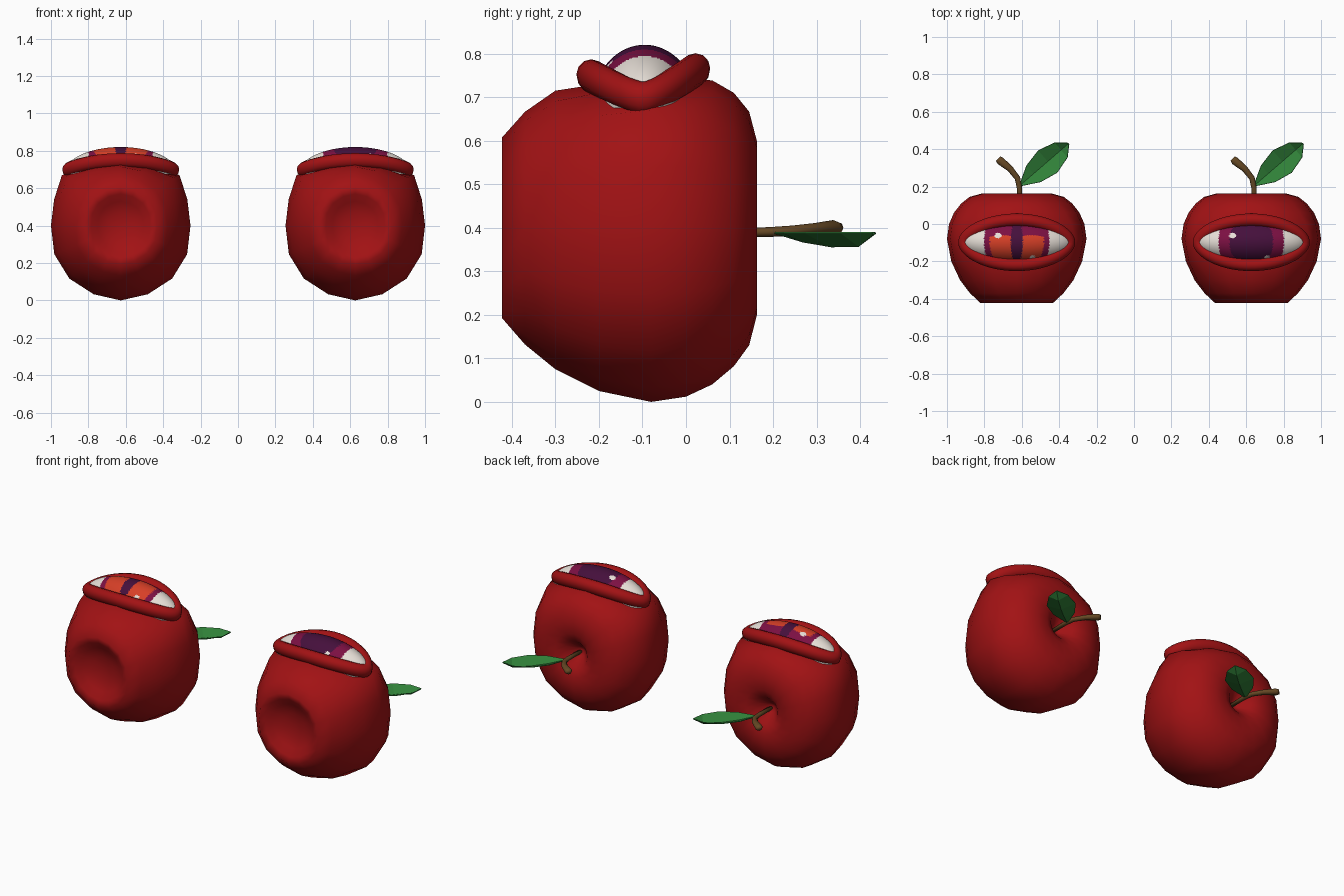
import bpy, bmesh, math
from mathutils import Vector

if "Cube" in bpy.data.objects:
    bpy.data.objects.remove(bpy.data.objects["Cube"])


def material(name, rgb):
    m = bpy.data.materials.new(name)
    m.diffuse_color = (*rgb, 1)
    m.use_nodes = True
    m.node_tree.nodes["Principled BSDF"].inputs["Base Color"].default_value = m.diffuse_color
    return m


RED = material("apple red", (0.36, 0.006, 0.007))
BROWN = material("stem brown", (0.13, 0.065, 0.018))
GREEN = material("leaf green", (0.03, 0.22, 0.04))
WHITE = material("eye white", (0.80, 0.74, 0.68))
MAGENTA = material("iris magenta", (0.20, 0.005, 0.055))
ORANGE = material("iris orange", (0.68, 0.05, 0.02))
PURPLE = material("pupil purple", (0.06, 0.005, 0.045))


def finish(bm, name, mats, x0, smooth=True):
    me = bpy.data.meshes.new(name)
    bm.to_mesh(me)
    bm.free()
    for m in mats:
        me.materials.append(m)
    for p in me.polygons:
        p.use_smooth = smooth
    ob = bpy.data.objects.new(name, me)
    ob.location.x = x0
    bpy.context.collection.objects.link(ob)
    return ob


def loft(rings, wrap=False, cap=False):
    """Skin a list of closed rings; wrap joins the last ring to the first."""
    bm = bmesh.new()
    vs = [[bm.verts.new(p) for p in r] for r in rings]
    n = len(rings[0])
    for i in range(len(vs) - (0 if wrap else 1)):
        a, b = vs[i], vs[(i + 1) % len(vs)]
        for j in range(n):
            k = (j + 1) % n
            bm.faces.new((a[j], a[k], b[k], b[j]))
    if cap:
        bm.faces.new(vs[0])
        bm.faces.new(vs[-1])
    bmesh.ops.remove_doubles(bm, verts=bm.verts, dist=0.0005)
    bmesh.ops.recalc_face_normals(bm, faces=bm.faces)
    return bm


# Apple profile along y: (y, radius); dimples at both ends
PROFILE = [(-.36, 0), (-.365, .07), (-.385, .13), (-.412, .17), (-.423, .207),
           (-.37, .268), (-.30, .325), (-.20, .375), (-.08, .4), (0, .388),
           (.06, .36), (.11, .318), (.145, .27), (.163, .2), (.163, .13),
           (.14, .08), (.09, .03), (.07, 0)]
# Half cross-section from bottom to top: round, and swollen below the eye
ROUND = [(0, -.4), (.145, -.367), (.275, -.283), (.355, -.153), (.373, 0),
         (.355, .153), (.275, .283), (.145, .367), (0, .4)]
SOCKET = ROUND[:5] + [(.356, .14), (.315, .27), (.16, .31), (0, .325)]


def apple(x0):
    rings = []
    for y, r in PROFILE:
        w = math.exp(-((y + .1) / .15) ** 2)
        s = r / .4
        half = [((a[0] * (1 - w) + b[0] * w) * s, (a[1] * (1 - w) + b[1] * w) * s)
                for a, b in zip(ROUND, SOCKET)]
        ring = half + [(-x, z) for x, z in half[-2:0:-1]]
        rings.append([(x, y, .4 + z) for x, z in ring])
    finish(loft(rings), "apple_body", [RED], x0)


# Almond eyelid rim that bends down at the corners
def lid_point(t):
    s = math.sin(t)
    a = abs(s)
    z = .70 + (.066 if s > 0 else .052) * a ** 1.5
    return Vector((.28 * math.cos(t), -.098 + .12 * math.copysign(a ** 1.2, s), z))


def eyelid(x0):
    rings, n = [], 48
    for i in range(n):
        t = 2 * math.pi * (i + .5) / n
        c = lid_point(t)
        d = lid_point(t + .03) - lid_point(t - .03)
        out = Vector((d.y, -d.x, 0)).normalized()
        ring = []
        for j in range(12):
            q = 2 * math.pi * j / 12
            up = math.sin(q) * (.035 if math.sin(q) > 0 else .042)
            ring.append(c + out * .034 * math.cos(q) + Vector((0, 0, up)))
        rings.append(ring)
    finish(loft(rings, wrap=True), "eyelid", [RED], x0)


def inside(u, v, a, b, cu=0, cv=0):
    return ((u - cu) / a) ** 2 + ((v - cv) / b) ** 2 < 1


def eye_colour(u, v, slit):
    if inside(u, v, .018, .015, -.1, .033) or inside(u, v, .014, .01, .085, -.083):
        return 0
    if not inside(u, v, .175, .2):
        return 0
    if slit:
        if inside(u, v, .032, .12):
            return 3
        if inside(u, v, .145, .17) and v < .035 - 2 * (abs(u) - .08) ** 2:
            return 2
        return 1
    return 3 if inside(u, v, .118, .13) else 1


# Eyeball dome, coloured by distance from the iris centre
def eyeball(x0, slit):
    bm = bmesh.new()
    bmesh.ops.create_uvsphere(bm, u_segments=144, v_segments=96, radius=1)
    bmesh.ops.delete(bm, geom=[v for v in bm.verts if v.co.z < -.05], context='VERTS')
    for v in bm.verts:
        v.co = Vector((v.co.x * .30, v.co.y * .12 - .095, v.co.z * .14 + .68))
    for f in bm.faces:
        c = f.calc_center_median()
        f.material_index = eye_colour(c.x, c.y + .095, slit)
    finish(bm, "eyeball", [WHITE, MAGENTA, ORANGE, PURPLE], x0)


# Bent stem, thicker towards its cut end
def stem(x0):
    path = [(.015, .07, .388, .013), (.015, .19, .39, .014), (.004, .245, .393, .015),
            (-.035, .295, .397, .017), (-.088, .338, .40, .022), (-.1, .35, .40, .016)]
    rings = []
    for i, (x, y, z, r) in enumerate(path):
        a, b = path[max(i - 1, 0)], path[min(i + 1, len(path) - 1)]
        d = Vector((b[0] - a[0], b[1] - a[1], 0)).normalized()
        side = Vector((d.y, -d.x, 0))
        rings.append([Vector((x, y, z)) + side * r * math.cos(q) +
                      Vector((0, 0, r * .8 * math.sin(q)))
                      for q in (2 * math.pi * j / 8 for j in range(8))])
    ob = finish(loft(rings, cap=True), "stem", [BROWN], x0)


# Leaf folded along its midrib: (distance, half width, midrib height)
def leaf(x0):
    rows = [(0, .008, .386), (.09, .058, .368), (.19, .078, .357),
            (.285, .052, .358), (.337, .004, .386)]
    base, d, n = Vector((.022, .21, 0)), Vector((.757, .653, 0)), Vector((-.653, .757, 0))
    bm = bmesh.new()
    grid = []
    for s, w, z in rows:
        p = base + d * s
        grid.append([bm.verts.new(p + n * k * w + Vector((0, 0, .388 if k else z)))
                     for k in (1, 0, -1)])
    for a, b in zip(grid, grid[1:]):
        for j in range(2):
            bm.faces.new((a[j], a[j + 1], b[j + 1], b[j]))
    bmesh.ops.recalc_face_normals(bm, faces=bm.faces)
    ob = finish(bm, "leaf", [GREEN], x0, smooth=False)
    mod = ob.modifiers.new("thickness", 'SOLIDIFY')
    mod.thickness = .004
    mod.offset = 0


# Two apples: slit pupil on the left, round pupil on the right
for x0, slit in ((-.627, True), (.627, False)):
    apple(x0)
    eyelid(x0)
    eyeball(x0, slit)
    stem(x0)
    leaf(x0)
